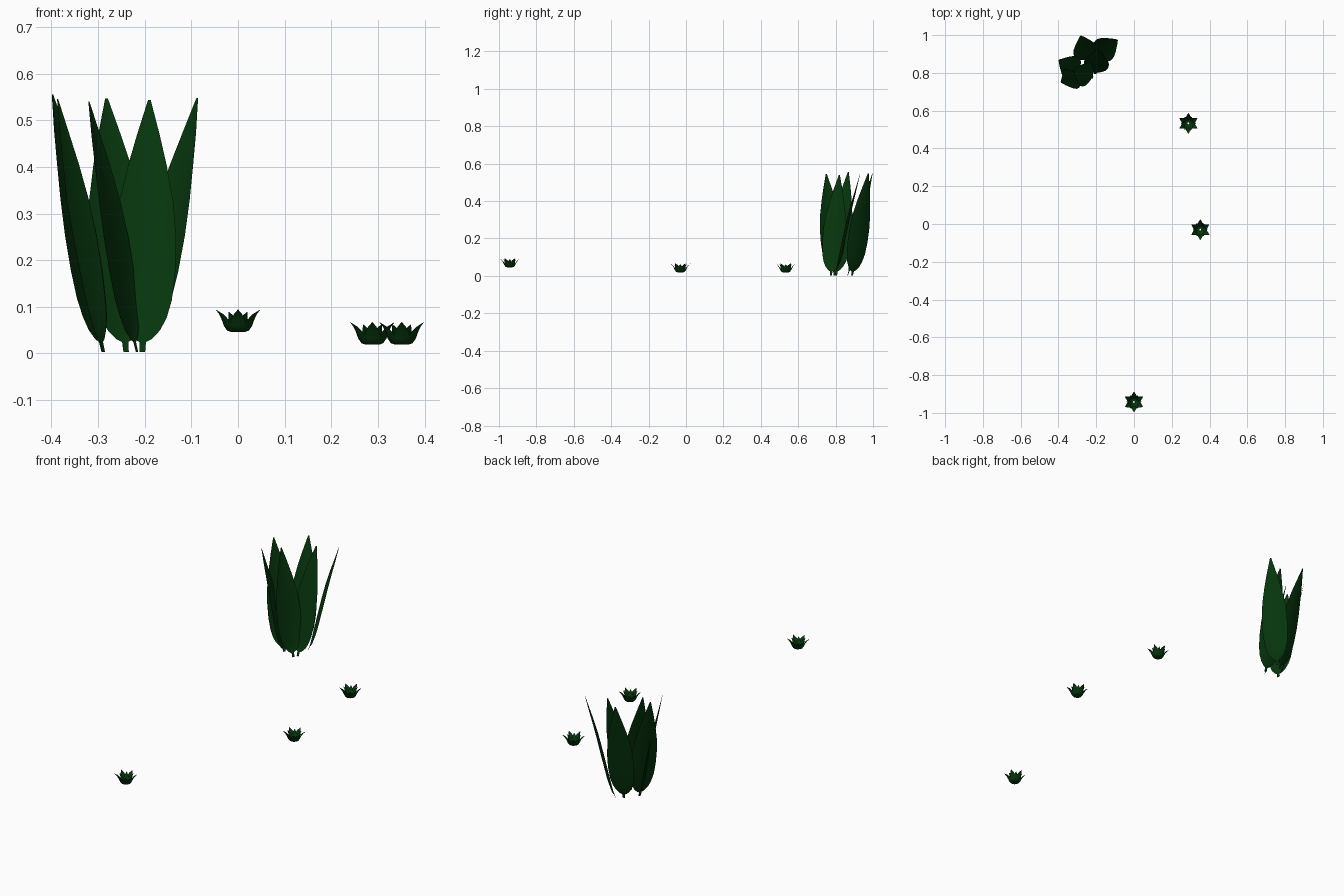
import bpy, bmesh, math
from mathutils import Vector

if "Cube" in bpy.data.objects:
    bpy.data.objects.remove(bpy.data.objects["Cube"])

green = bpy.data.materials.new("dark_leaf_green")
green.diffuse_color = (0.002, 0.036, 0.004, 1)
green.use_nodes = True
green.node_tree.nodes["Principled BSDF"].inputs["Base Color"].default_value = green.diffuse_color


def add_blade(bm, base, direction, rows, cup, cols=6):
    """Curved leaf: rows of (outward offset, height, half width), cupped across."""
    d = Vector((direction[0], direction[1], 0)).normalized()
    side = Vector((-d.y, d.x, 0))
    grid = []
    for out, z, half in rows:
        line = []
        for i in range(cols + 1):
            t = 2 * i / cols - 1
            p = Vector(base) + d * (out - cup * half * t * t) + side * half * t
            line.append(bm.verts.new((p.x, p.y, p.z + z)))
        grid.append(line)
    for a, b in zip(grid, grid[1:]):
        for i in range(cols):
            bm.faces.new((a[i], a[i + 1], b[i + 1], b[i]))


def finish(name, bm):
    me = bpy.data.meshes.new(name)
    bm.to_mesh(me)
    bm.free()
    me.materials.append(green)
    for p in me.polygons:
        p.use_smooth = True
    ob = bpy.data.objects.new(name, me)
    bpy.context.collection.objects.link(ob)
    return ob


# Tall leaves: base x, y and tip x, y, z
tall = [
    (-0.290, 0.803, -0.398, 0.868, 0.555),
    (-0.206, 0.888, -0.087, 0.975, 0.548),
    (-0.240, 0.865, -0.282, 0.997, 0.547),
    (-0.288, 0.795, -0.387, 0.75, 0.545),
    (-0.217, 0.775, -0.320, 0.82, 0.540),
    (-0.205, 0.795, -0.190, 0.93, 0.543),
]
# Fraction of lean, fraction of height, half width
shape = [(0, 0.005, 0.006), (0.05, 0.045, 0.007), (0.08, 0.055, 0.018),
         (0.14, 0.09, 0.036), (0.20, 0.14, 0.050), (0.28, 0.21, 0.060),
         (0.38, 0.32, 0.066), (0.50, 0.46, 0.066), (0.62, 0.60, 0.058),
         (0.75, 0.74, 0.042), (0.87, 0.86, 0.025), (1, 1, 0.003)]
for n, (bx, by, tx, ty, tz) in enumerate(tall):
    lean = math.hypot(tx - bx, ty - by)
    bm = bmesh.new()
    add_blade(bm, (bx, by, 0), (tx - bx, ty - by),
              [(lean * f, tz * h, w) for f, h, w in shape], 0.12)
    finish(f"tall_leaf_{n + 1}", bm)

# Small rosettes: two rings of six pointed petals
outer = [(0.007, 0.003, 0.004), (0.015, 0.0, 0.009), (0.023, 0.003, 0.014),
         (0.030, 0.013, 0.018), (0.036, 0.026, 0.015), (0.044, 0.038, 0.009),
         (0.055, 0.048, 0.0005)]
for n, pos in enumerate([(0.288, 0.533, 0.019), (0.351, -0.03, 0.019), (0, -0.942, 0.046)]):
    bm = bmesh.new()
    for k in range(6):
        for rows, turn in ((outer, 30), ([(r * 0.72, z * 0.88 + 0.001, w * 0.75) for r, z, w in outer], 60)):
            a = math.radians(turn + 60 * k)
            add_blade(bm, pos, (math.cos(a), math.sin(a)), rows, 0.3, 4)
    finish(f"rosette_{n + 1}", bm)
